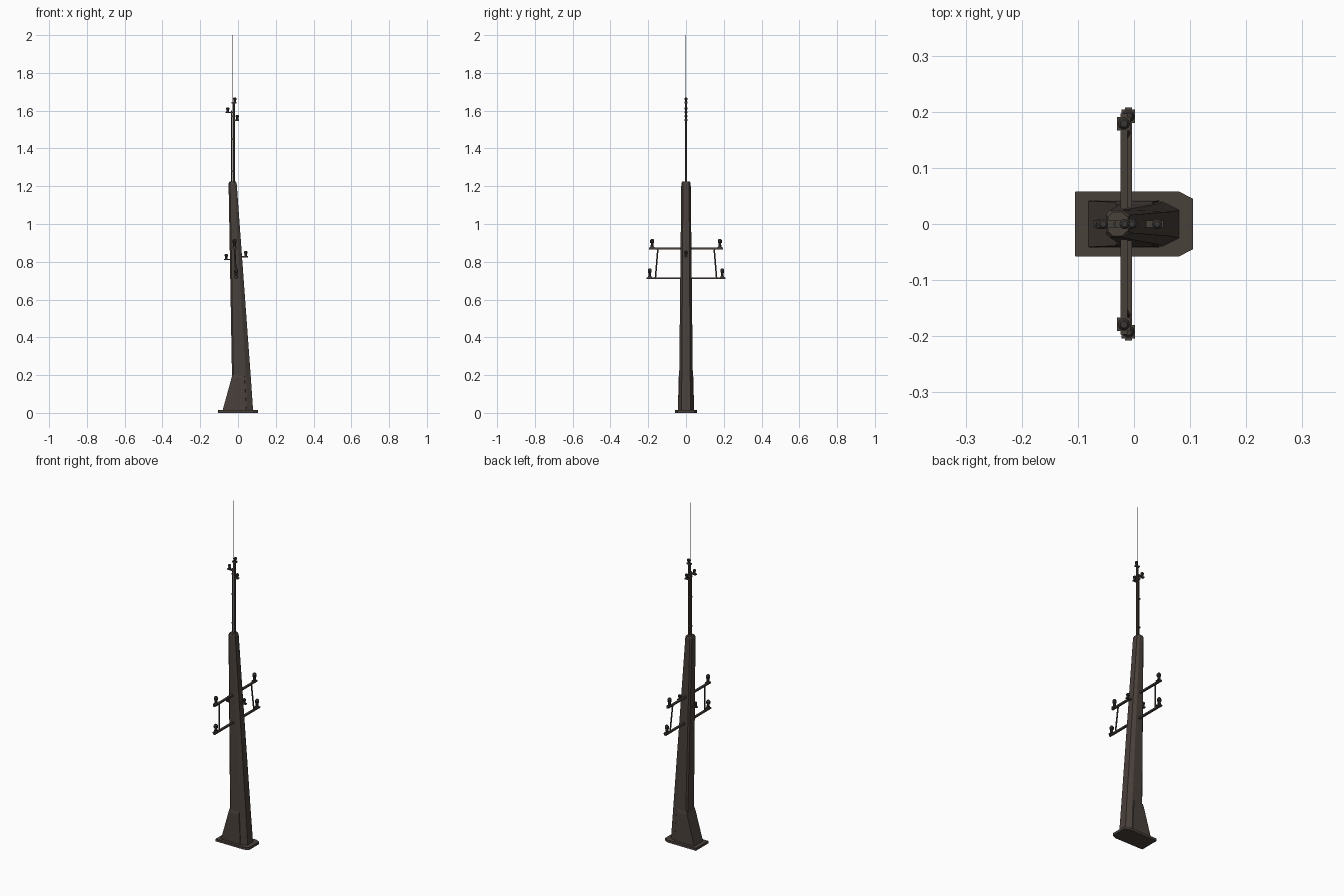
import bpy, bmesh, math
from mathutils import Vector

if "Cube" in bpy.data.objects:
    bpy.data.objects.remove(bpy.data.objects["Cube"])


def material(name, rgb):
    m = bpy.data.materials.new(name)
    m.diffuse_color = (*rgb, 1)
    m.use_nodes = True
    m.node_tree.nodes["Principled BSDF"].inputs["Base Color"].default_value = m.diffuse_color
    return m


BROWN = material("dark brown", (0.066, 0.052, 0.044))
DARK = material("dark metal", (0.042, 0.037, 0.034))
WIRE = material("grey steel", (0.16, 0.21, 0.24))


def finish(name, bm, mat):
    bmesh.ops.recalc_face_normals(bm, faces=bm.faces)
    me = bpy.data.meshes.new(name)
    bm.to_mesh(me)
    bm.free()
    me.materials.append(mat)
    ob = bpy.data.objects.new(name, me)
    bpy.context.collection.objects.link(ob)
    return ob


def loft(name, rings, mat):
    bm = bmesh.new()
    vs = [[bm.verts.new(p) for p in r] for r in rings]
    n = len(vs[0])
    for a, b in zip(vs, vs[1:]):
        for i in range(n):
            j = (i + 1) % n
            bm.faces.new((a[i], a[j], b[j], b[i]))
    bm.faces.new(vs[0][::-1])
    bm.faces.new(vs[-1])
    return finish(name, bm, mat)


def section(x0, x1, h, cl, cr, cy, z):
    """Eight-sided plan outline with chamfers cl (left) and cr (right) by cy."""
    k = h - cy
    kl = h - min(cl, cy)
    return [(x0, -kl, z), (x0 + cl, -h, z), (x1 - cr, -h, z), (x1, -k, z),
            (x1, k, z), (x1 - cr, h, z), (x0 + cl, h, z), (x0, kl, z)]


def bar(name, a, b, r, mat, sides=8, r2=None):
    a, b = Vector(a), Vector(b)
    q = (b - a).to_track_quat('Z', 'Y')
    rings = []
    for c, rad in ((a, r), (b, r if r2 is None else r2)):
        rings.append([c + q @ Vector((rad * math.cos(t), rad * math.sin(t), 0))
                      for t in ((i + .5) * 2 * math.pi / sides for i in range(sides))])
    return loft(name, rings, mat)


def box(name, c, s, mat):
    x, y, z = (v / 2 for v in s)
    return loft(name, [[(c[0] + i * x, c[1] + j * y, c[2] + k * z)
                        for i, j in ((-1, -1), (1, -1), (1, 1), (-1, 1))]
                       for k in (-1, 1)], mat)


def insulator(name, p, h, r):
    """Small turned post: foot, narrow stem and wider cap."""
    prof = [(.9, 0), (.75, .12), (.7, .5), (1, .55), (1, .85), (.6, 1)]
    loft(name, [[(p[0] + r * k * math.cos(i * math.pi / 5),
                  p[1] + r * k * math.sin(i * math.pi / 5), p[2] + h * t)
                 for i in range(10)] for k, t in prof], DARK)


# Base plate with chamfered right corners
loft("base_plate", [section(-.105, .105, .058, .001, .025, .013, z) for z in (0, .014)], BROWN)

# Tapered mast leaning to the left
loft("mast", [section(-.03, .08, .04, .008, .03, .015, .012),
              section(-.032, .067, .036, .008, .026, .014, .2),
              section(-.05, -.007, .025, .008, .012, .009, 1.215),
              section(-.046, -.011, .021, .008, .010, .009, 1.224)], BROWN)

# Sloping foot buttress
loft("foot_buttress", [section(-.082, .045, .042, .006, .001, .001, .012),
                       section(-.034, .035, .040, .006, .001, .001, .185),
                       section(-.030, .032, .036, .006, .001, .001, .203)], BROWN)

# Cross arms with end insulators
for tag, x, z, length, iy in (("lower", -.010, .713, .208, .192), ("upper", -.018, .870, .197, .179)):
    box(tag + "_cross_arm", (x, 0, z), (.012, 2 * length, .009), BROWN)
    for s in (-1, 1):
        box(tag + "_arm_plate", (x, s * iy, z + .004), (.024, .024, .006), BROWN)
        insulator(tag + "_arm_insulator", (x, s * iy, z + .006), .045, .011)

# Struts joining the two arms
for s in (-1, 1):
    bar("arm_strut", (-.010, s * .162, .713), (-.018, s * .149, .870), .0045, BROWN, 6)

# Short brackets on the mast's left and right faces
for tag, a, b, ix, z in (("left", -.073, -.03, -.062, .812), ("right", .01, .053, .041, .826)):
    box(tag + "_bracket", ((a + b) / 2, 0, z), (b - a, .012, .007), BROWN)
    insulator(tag + "_bracket_insulator", (ix, 0, z + .003), .027, .009)

# Top poles and their fittings
bar("main_pole", (-.021, 0, 1.2), (-.021, 0, 1.645), .0065, BROWN, 8)
bar("side_pole", (-.034, 0, 1.2), (-.034, 0, 1.60), .0035, BROWN, 6)
for tag, a, b, ix, z in (("top_left", -.066, -.02, -.055, 1.59),
                         ("top_right", -.022, .004, -.004, 1.55),
                         ("top_cap", -.034, -.008, -.017, 1.642)):
    box(tag + "_bracket", ((a + b) / 2, 0, z), (b - a, .014, .007), BROWN)
    insulator(tag + "_insulator", (ix, 0, z + .003), .024, .009)
for z in (1.28, 1.45, 1.57):
    box("pole_clamp", (-.028, 0, z), (.020, .012, .008), BROWN)

# Thin whip aerial
bar("whip_aerial", (-.028, -.004, 1.21), (-.028, -.004, 2.0), .002, WIRE, 6, .0012)
